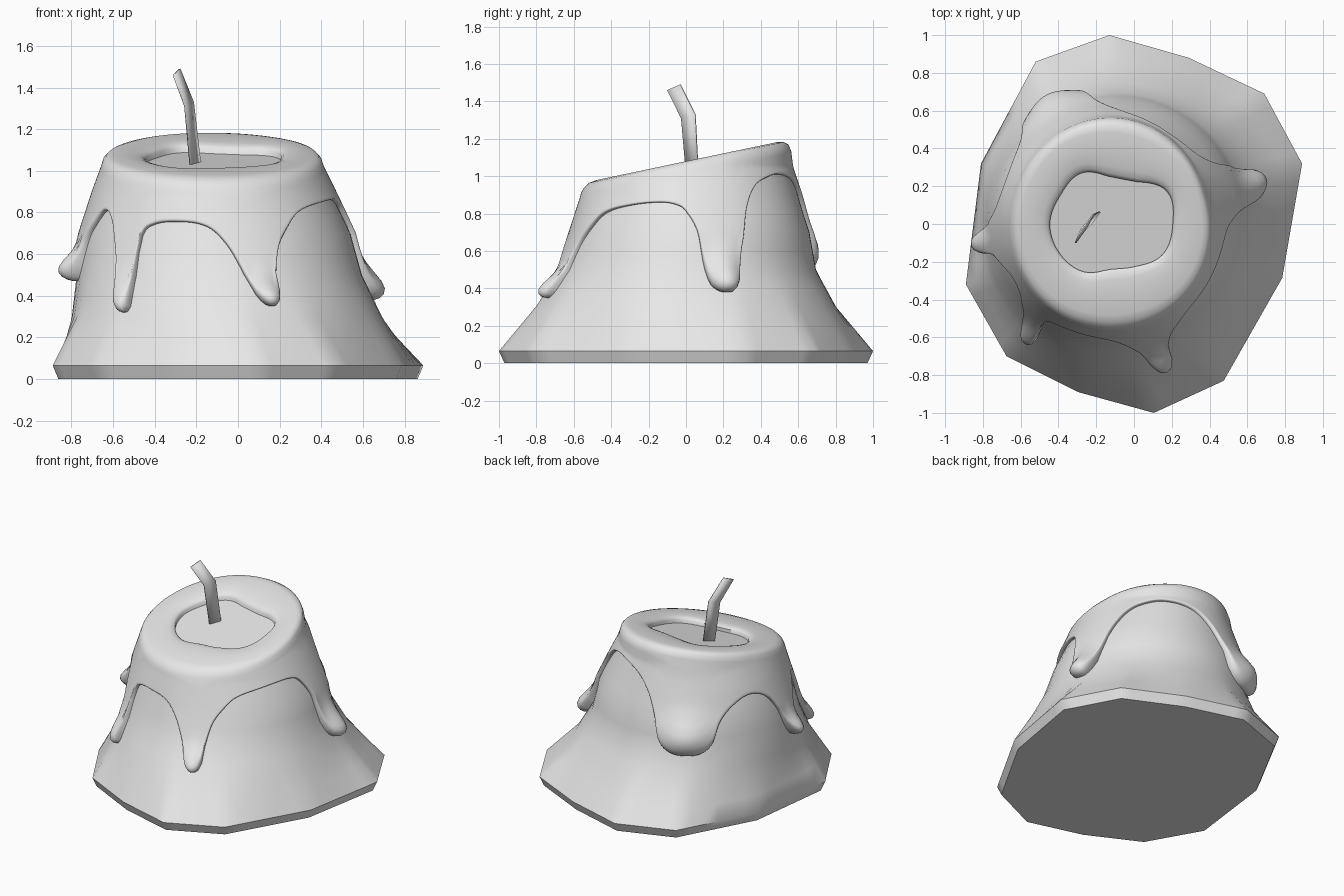
import bpy, math
from math import sin, cos, exp, radians, atan2, pi

cube = bpy.data.objects.get("Cube")
if cube:
    bpy.data.objects.remove(cube)

wax = bpy.data.materials.new("grey_wax")
wax.use_nodes = True
GREY = (0.8, 0.8, 0.8, 1)
wax.diffuse_color = GREY
wax.node_tree.nodes["Principled BSDF"].inputs["Base Color"].default_value = GREY


def make(name, verts, faces, angle=40):
    me = bpy.data.meshes.new(name)
    me.from_pydata(verts, [], faces)
    me.materials.append(wax)
    me.shade_smooth()
    me.set_sharp_from_angle(angle=radians(angle))
    ob = bpy.data.objects.new(name, me)
    bpy.context.collection.objects.link(ob)
    return ob


def skin(rows):
    """Verts and faces of stacked closed rings, each running anticlockwise."""
    n = len(rows[0])
    faces = [(r * n + i, r * n + (i + 1) % n, (r + 1) * n + (i + 1) % n, (r + 1) * n + i)
             for r in range(len(rows) - 1) for i in range(n)]
    return [p for row in rows for p in row], faces


def periodic(points, a):
    """Smooth curve through (degrees, value) points that wraps at 360."""
    n = len(points)
    pt = lambda k: (points[k % n][0] + 360 * (k // n), points[k % n][1])
    a = (a - points[0][0]) % 360 + points[0][0]
    k = max(j for j in range(n) if points[j][0] <= a)
    p, q, r, s = (pt(k + j) for j in (-1, 0, 1, 2))
    h = r[0] - q[0]
    t = (a - q[0]) / h
    m0 = (r[1] - p[1]) / (r[0] - p[0]) * h
    m1 = (s[1] - q[1]) / (s[0] - q[0]) * h
    return (q[1] * (2*t**3 - 3*t*t + 1) + m0 * (t**3 - 2*t*t + t)
            + r[1] * (3*t*t - 2*t**3) + m1 * (t**3 - t*t))


# Foot outline, anticlockwise
FOOT = [(0.89, 0.32), (0.69, 0.69), (0.29, 0.88), (-0.13, 1.0), (-0.52, 0.86), (-0.81, 0.32),
        (-0.89, -0.32), (-0.675, -0.70), (-0.295, -0.89), (0.105, -1.0), (0.475, -0.83), (0.785, -0.285)]
# Body sections: z, centre x, centre y, radius x, radius y, share and scale of foot outline
RINGS = [(0, 0, 0, 1, 1, 1, 0.97), (0.065, 0, 0, 1, 1, 1, 1), (0.3, -0.065, 0, 0.72, 0.76, 0.2, 1),
         (0.5, -0.09, 0.01, 0.685, 0.685, 0, 1), (0.7, -0.1, 0.03, 0.64, 0.63, 0, 1),
         (0.9, -0.115, 0.03, 0.56, 0.565, 0, 1), (1.05, -0.125, 0.02, 0.495, 0.525, 0, 1),
         (1.25, -0.125, 0.02, 0.46, 0.5, 0, 1)]


def foot_point(a):
    d = (cos(a), sin(a))
    for (x0, y0), (x1, y1) in zip(FOOT, FOOT[1:] + FOOT[:1]):
        ex, ey = x1 - x0, y1 - y0
        r = (x0 * ey - y0 * ex) / (d[0] * ey - d[1] * ex)
        u = ((r * d[0] - x0) * ex + (r * d[1] - y0) * ey) / (ex * ex + ey * ey)
        if r > 0 and -1e-6 <= u <= 1 + 1e-6:
            return r * d[0], r * d[1]


def ring_point(ring, a):
    z, cx, cy, rx, ry, w, k = ring
    fx, fy = foot_point(a)
    return ((1 - w) * (cx + rx * cos(a)) + w * k * fx, (1 - w) * (cy + ry * sin(a)) + w * k * fy)


def surface(a, z, off=0):
    i = max(j for j in range(len(RINGS) - 1) if RINGS[j][0] <= z)
    t = (z - RINGS[i][0]) / (RINGS[i + 1][0] - RINGS[i][0])
    p, q = ring_point(RINGS[i], a), ring_point(RINGS[i + 1], a)
    return (p[0] + (q[0] - p[0]) * t + off * cos(a), p[1] + (q[1] - p[1]) * t + off * sin(a), z)


def top_z(y):
    return 1.08 + 0.21 * y


# Candle body: faceted foot blending into a round stem with a slanted top
angles = []
for (x0, y0), (x1, y1) in zip(FOOT, FOOT[1:] + FOOT[:1]):
    angles += [atan2(y0 + (y1 - y0) * k / 6, x0 + (x1 - x0) * k / 6) for k in range(6)]
rows = [[surface(a, z) for a in angles] for z in (0, 0.065, 0.18, 0.3, 0.4, 0.5, 0.6, 0.7, 0.8)]
rows.append([surface(a, top_z(0.5 * sin(a)) - 0.1) for a in angles])
verts, faces = skin(rows)
n = len(angles)
faces += [tuple(reversed(range(n))), tuple(range(len(verts) - n, len(verts)))]
make("candle_body", verts, faces)

# Melted cap: lower edge height by angle, with five drips
EDGE = [(3, 0.7), (7, 0.52), (10, 0.42), (16, 0.38), (21, 0.42), (24, 0.6), (28, 0.8), (35, 0.93),
        (46, 0.99), (60, 1.01), (80, 0.97), (92, 0.87), (100, 0.72), (104, 0.58), (110, 0.51),
        (119, 0.49), (128, 0.51), (134, 0.58), (138, 0.7), (147, 0.8), (160, 0.85), (173, 0.8),
        (181, 0.68), (185, 0.53), (189, 0.47), (193, 0.52), (196, 0.63), (202, 0.73), (211, 0.81),
        (220, 0.73), (225, 0.55), (227, 0.37), (230, 0.32), (233, 0.37), (234.5, 0.55), (236, 0.68),
        (240, 0.735), (252, 0.755), (266, 0.73), (274, 0.64), (280, 0.5), (283, 0.39), (287, 0.35),
        (291, 0.39), (293, 0.52), (296, 0.64), (302, 0.73), (310, 0.8), (324, 0.84), (344, 0.86),
        (354, 0.84), (358, 0.8)]
# Drip bulges: angle, angular width, height, vertical spread, thickness
DRIPS = [(16, 7, 0.46, 0.11, 0.08), (119, 14, 0.62, 0.12, 0.075), (189, 6, 0.53, 0.08, 0.075),
         (230, 5, 0.38, 0.1, 0.04), (287, 5, 0.4, 0.08, 0.055)]
HOLE = list(zip(range(0, 360, 30),
                (0.33, 0.345, 0.26, 0.25, 0.31, 0.305, 0.32, 0.31, 0.29, 0.24, 0.26, 0.32)))
COLS = [2 * pi * i / 288 for i in range(288)]


def cap_side(a, s, grow):
    deg = math.degrees(a)
    low = periodic(EDGE, deg)
    z = low + (top_z(0.53 * sin(a)) - 0.055 - low) * s
    bulge = sum(t * exp(-((deg - d) / w) ** 2 - ((z - h) / v) ** 2) for d, w, h, v, t in DRIPS)
    return surface(a, z, -0.03 if grow < 0 else (0.028 + bulge) * grow)


def cap_top(a, f, drop):
    x, y, _ = cap_side(a, 1, 1)
    r = periodic(HOLE, math.degrees(a))
    x += (-0.125 + r * cos(a) - x) * f
    y += (r * sin(a) - y) * f
    return x, y, top_z(y) - drop


rows = [[cap_side(a, s, g) for a in COLS] for s, g in
        ((0, -1), (0, 0.3), (0.012, 0.65), (0.04, 0.9), (0.08, 1), (0.13, 1), (0.19, 1), (0.26, 1),
         (0.35, 1), (0.45, 1), (0.55, 1), (0.65, 1), (0.75, 1), (0.88, 1), (1, 1))]
rows += [[cap_top(a, f, d) for a in COLS] for f, d in
         ((0.05, 0.025), (0.13, 0.007), (0.25, 0), (0.6, 0), (0.82, 0.004), (0.94, 0.012),
          (1, 0.025), (1, 0.07))]
make("melted_cap", *skin(rows), angle=60)

# Wax pool inside the rim
make("wax_pool", [cap_top(a, 1, 0.05) for a in COLS], [tuple(range(len(COLS)))])

# Wick: bent flat strip
left = [(-0.23, 0.0, 1.03), (-0.255, -0.025, 1.31), (-0.31, -0.1, 1.46)]
right = [(-0.18, 0.065, 1.03), (-0.215, 0.05, 1.33), (-0.28, -0.03, 1.49)]
wick = make("wick", left + right, [(0, 3, 4, 1), (1, 4, 5, 2)], angle=10)
mod = wick.modifiers.new("thickness", 'SOLIDIFY')
mod.thickness = 0.008
mod.offset = 0
